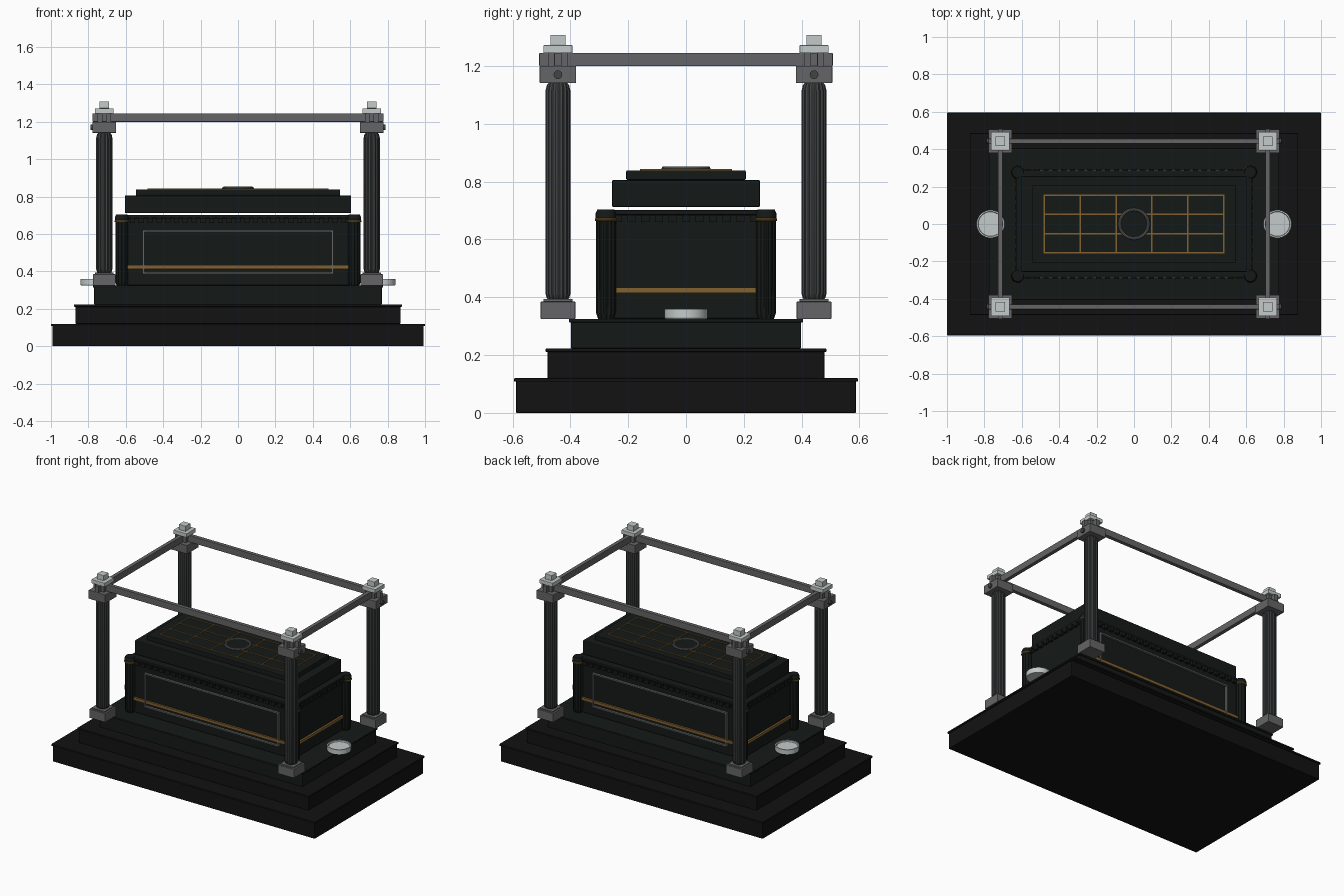
import bpy, bmesh
from math import sin, cos, pi

if "Cube" in bpy.data.objects:
    bpy.data.objects.remove(bpy.data.objects["Cube"])


def material(name, rgb):
    m = bpy.data.materials.new(name)
    m.diffuse_color = (*rgb, 1)
    m.use_nodes = True
    m.node_tree.nodes["Principled BSDF"].inputs["Base Color"].default_value = m.diffuse_color
    return m


BLACK = material("black_stone", (0.006, 0.006, 0.006))
DARK = material("dark_casket", (0.007, 0.01, 0.009))
IRON = material("dark_iron", (0.055, 0.058, 0.06))
STEEL = material("grey_steel", (0.13, 0.13, 0.135))
GOLD = material("aged_gold", (0.22, 0.12, 0.03))
SILVER = material("pale_silver", (0.55, 0.6, 0.59))


def finish(name, bm, mat, bevel=0.0, smooth=False):
    bmesh.ops.recalc_face_normals(bm, faces=bm.faces)
    me = bpy.data.meshes.new(name)
    bm.to_mesh(me)
    bm.free()
    ob = bpy.data.objects.new(name, me)
    bpy.context.collection.objects.link(ob)
    me.materials.append(mat)
    if bevel:
        mod = ob.modifiers.new("bevel", 'BEVEL')
        mod.width, mod.segments = bevel, 2
    if smooth:
        bpy.ops.object.select_all(action='DESELECT')
        ob.select_set(True)
        bpy.context.view_layer.objects.active = ob
        bpy.ops.object.shade_smooth_by_angle()
    return ob


def boxes(name, items, mat, bevel=0.0):
    """items: (x0, x1, y0, y1, z0, z1)"""
    bm = bmesh.new()
    for x0, x1, y0, y1, z0, z1 in items:
        for v in bmesh.ops.create_cube(bm, size=1)["verts"]:
            v.co = ((x0 + x1) / 2 + v.co.x * (x1 - x0),
                    (y0 + y1) / 2 + v.co.y * (y1 - y0),
                    (z0 + z1) / 2 + v.co.z * (z1 - z0))
    return finish(name, bm, mat, bevel)


def block(cx, cy, hx, hy, z0, z1):
    return (cx - hx, cx + hx, cy - hy, cy + hy, z0, z1)


def lathe(name, profile, mat, at, n=32, flute=0.0, closed=False):
    """Revolve (radius, z) points; flute pinches every fourth column inwards."""
    bm = bmesh.new()
    rings = []
    for r, z in profile:
        ring = []
        for i in range(n):
            a = 2 * pi * i / n
            k = r * (1 - flute * (0.5 - 0.5 * cos(i * pi / 2)))
            ring.append(bm.verts.new((at[0] + k * cos(a), at[1] + k * sin(a), z)))
        rings.append(ring)
    pairs = list(zip(rings, rings[1:]))
    if closed:
        pairs.append((rings[-1], rings[0]))
    else:
        bm.faces.new(rings[0])
        bm.faces.new(rings[-1])
    for a, b in pairs:
        for i in range(n):
            j = (i + 1) % n
            bm.faces.new((a[i], a[j], b[j], b[i]))
    return finish(name, bm, mat, smooth=True)


def ring(name, r, t, z, mat, at):
    prof = [(r + t * cos(k * pi / 4), z + t * sin(k * pi / 4)) for k in range(8)]
    return lathe(name, prof, mat, at, closed=True)


CORNERS = [(sx, sy) for sx in (-1, 1) for sy in (-1, 1)]

# stepped plinth, each step with a thin projecting lip
for i, (hx, hy, z0, z1) in enumerate([(1.0, 0.595, 0, 0.12), (0.877, 0.486, 0.12, 0.223),
                                      (0.776, 0.405, 0.223, 0.325)]):
    m = DARK if i == 2 else BLACK
    boxes(f"plinth_step_{i + 1}", [block(0, 0, hx - 0.007, hy - 0.007, z0, z1 - 0.008)], m, 0.003)
    boxes(f"plinth_lip_{i + 1}", [block(0, 0, hx, hy, z1 - 0.012, z1)], m, 0.003)

# casket body and cornice
boxes("casket_body", [block(0, 0, 0.618, 0.276, 0.325, 0.685)], DARK, 0.006)
boxes("casket_cornice", [block(0, 0, 0.632, 0.286, 0.685, 0.702)], DARK, 0.004)

# dentils under the cornice
teeth = []
for s in (-1, 1):
    for i in range(25):
        teeth.append(block(-0.564 + i * 0.047, s * 0.284, 0.014, 0.01, 0.66, 0.685))
    for i in range(11):
        teeth.append(block(s * 0.626, -0.235 + i * 0.047, 0.01, 0.014, 0.66, 0.685))
boxes("dentils", teeth, DARK)

# gold band round the casket
band = []
for s in (-1, 1):
    band.append(block(0, s * 0.28, 0.59, 0.009, 0.414, 0.433))
    band.append(block(s * 0.622, 0, 0.009, 0.243, 0.414, 0.433))
boxes("gold_band", band, GOLD)

# panel frames on both long sides
frame = []
for s in (-1, 1):
    y = s * 0.28
    for z in (0.392, 0.616):
        frame.append(block(0, y, 0.51, 0.011, z - 0.005, z + 0.005))
    for x in (-0.505, 0.505):
        frame.append(block(x, y, 0.005, 0.011, 0.387, 0.621))
boxes("panel_frames", frame, STEEL)

# fluted corner columns with gold collars
for sx, sy in CORNERS:
    at = (sx * 0.622, sy * 0.277)
    lathe("corner_column", [(0.027, 0.325), (0.034, 0.345), (0.034, 0.665)], DARK, at, 48, 0.1)
    lathe("corner_column_cap", [(0.036, 0.665), (0.036, 0.69), (0.03, 0.703)], DARK, at)
    ring("corner_collar", 0.033, 0.006, 0.669, GOLD, at)

# lid, floating slightly above the cornice
boxes("lid_lower", [block(0, 0, 0.605, 0.256, 0.712, 0.806)], DARK, 0.005)
boxes("lid_upper", [block(0, 0, 0.546, 0.207, 0.806, 0.839)], DARK, 0.004)

# gold grid and ring on the lid
grid = [block(-0.48 + i * 0.192, 0, 0.004, 0.159, 0.836, 0.843) for i in range(6)]
grid += [block(0, -0.155 + i * 0.1033, 0.484, 0.004, 0.836, 0.843) for i in range(4)]
boxes("lid_gold_grid", grid, GOLD)
lathe("lid_disc", [(0.07, 0.836), (0.07, 0.845)], DARK, (0, 0), 48)
ring("lid_ring", 0.077, 0.008, 0.845, STEEL, (0, 0))

# four fluted posts with blocks and finials
PX, PY = 0.715, 0.443
for sx, sy in CORNERS:
    x, y = sx * PX, sy * PY
    boxes("post_base", [block(x, y, 0.06, 0.06, 0.325, 0.385),
                        block(x, y, 0.05, 0.05, 0.385, 0.394)], STEEL, 0.002)
    lathe("post_shaft", [(0.032, 0.39), (0.039, 0.397), (0.043, 0.412), (0.043, 1.115),
                         (0.039, 1.133), (0.032, 1.142)], IRON, (x, y), 64, 0.09)
    boxes("post_capital", [block(x, y, 0.063, 0.063, 1.141, 1.2)], STEEL, 0.002)
    boxes("finial_plate", [block(x, y, 0.05, 0.05, 1.245, 1.272)], SILVER, 0.002)
    boxes("finial_cube", [block(x, y, 0.026, 0.026, 1.272, 1.308)], SILVER, 0.002)
    # bolt on the outer side of the capital
    bm = bmesh.new()
    bmesh.ops.create_cone(bm, cap_ends=True, segments=16, radius1=0.015, radius2=0.015, depth=0.02)
    for v in bm.verts:
        v.co = (x + sx * 0.064 + v.co.z, y + v.co.y, 1.17 + v.co.x)
    finish("capital_bolt", bm, IRON)

# crossing rails joining the posts
for s in (-1, 1):
    boxes("long_rail", [block(0, s * PY, 0.778, 0.013, 1.2, 1.245)], STEEL, 0.002)
    boxes("short_rail", [block(s * PX, 0, 0.013, 0.508, 1.2, 1.245)], STEEL, 0.002)
    for t in (-1, 1):
        boxes("rail_joint", [block(s * PX, t * PY, 0.035, 0.035, 1.2, 1.245)], STEEL)
    # shallow dishes at both ends
    lathe("end_dish", [(0.072, 0.325), (0.075, 0.33), (0.075, 0.36), (0.067, 0.36), (0.065, 0.351)],
          SILVER, (s * 0.767, 0), 40)
